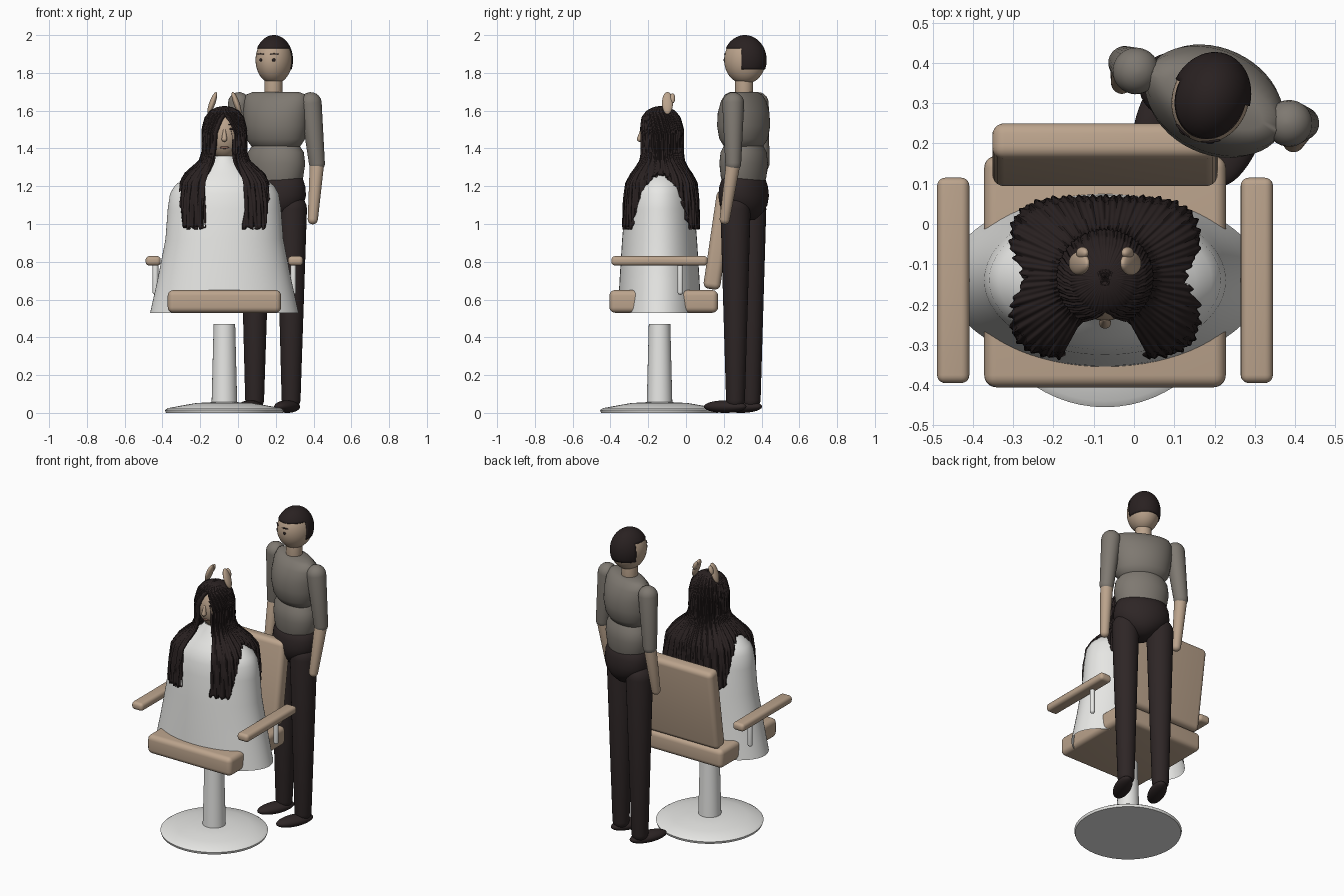
import bpy, bmesh, math
from mathutils import Vector, Matrix

cube = bpy.data.objects.get("Cube")
if cube:
    bpy.data.objects.remove(cube, do_unlink=True)


def material(name, rgb):
    m = bpy.data.materials.new(name)
    m.use_nodes = True
    m.diffuse_color = (*rgb, 1)
    m.node_tree.nodes["Principled BSDF"].inputs["Base Color"].default_value = (*rgb, 1)
    return m


TAN = material("tan upholstery", (0.50, 0.37, 0.265))
SKIN = material("skin", (0.50, 0.37, 0.265))
WHITE = material("white", (0.80, 0.80, 0.78))
SHIRT = material("grey shirt", (0.21, 0.19, 0.165))
DARK = material("dark trousers", (0.027, 0.019, 0.019))
HAIR = material("dark hair", (0.022, 0.015, 0.015))
LIP = material("lips", (0.25, 0.13, 0.10))


def finish(name, bm, mat, matrix=Matrix(), recalc=True):
    if recalc:
        bmesh.ops.recalc_face_normals(bm, faces=bm.faces)
    me = bpy.data.meshes.new(name)
    bm.to_mesh(me)
    bm.free()
    me.materials.append(mat)
    me.shade_smooth()
    me.set_sharp_from_angle(angle=math.radians(50))
    ob = bpy.data.objects.new(name, me)
    ob.matrix_world = matrix
    bpy.context.collection.objects.link(ob)
    return ob


def loft(name, sections, mat, at=(0, 0, 0), turn=Matrix(), n=48, cap=True):
    """Stack of elliptical rings given as (z, rx, ry)."""
    bm = bmesh.new()
    rings = [[bm.verts.new((rx * math.cos(2 * math.pi * i / n), ry * math.sin(2 * math.pi * i / n), z))
              for i in range(n)] for z, rx, ry in sections]
    for a, b in zip(rings, rings[1:]):
        for i in range(n):
            bm.faces.new((a[i], a[(i + 1) % n], b[(i + 1) % n], b[i]))
    if cap:
        bm.faces.new(rings[0])
        bm.faces.new(rings[-1])
    return finish(name, bm, mat, Matrix.Translation(at) @ turn)


def ball(name, at, size, mat, turn=Matrix(), keep=None):
    """Ellipsoid; keep is an optional rule on face centres."""
    bm = bmesh.new()
    bmesh.ops.create_uvsphere(bm, u_segments=48, v_segments=32, radius=1)
    bmesh.ops.scale(bm, vec=size, verts=bm.verts)
    if keep:
        drop = [f for f in bm.faces if not keep(f.calc_center_median())]
        bmesh.ops.delete(bm, geom=drop, context='FACES')
    return finish(name, bm, mat, Matrix.Translation(at) @ turn, keep is None)


def limb(name, p, q, r1, r2, mat):
    """Tapered rod with rounded ends."""
    p, q = Vector(p), Vector(q)
    length = (q - p).length
    steps = [math.radians(a) for a in range(5, 91, 17)]
    rings = [(-r1 * math.cos(a), r1 * math.sin(a)) for a in steps]
    rings += [(length + r2 * math.cos(a), r2 * math.sin(a)) for a in reversed(steps)]
    turn = (q - p).to_track_quat('Z', 'Y').to_matrix().to_4x4()
    return loft(name, [(z, r, r) for z, r in rings], mat, p, turn, 32)


def cushion(name, at, size, bevel, tilt=0):
    bm = bmesh.new()
    bmesh.ops.create_cube(bm, size=1)
    bmesh.ops.scale(bm, vec=size, verts=bm.verts)
    bmesh.ops.bevel(bm, geom=bm.edges[:], offset=bevel, segments=5, profile=0.5, affect='EDGES')
    return finish(name, bm, TAN, Matrix.Translation(at) @ Matrix.Rotation(tilt, 4, 'X'))


CX, CY = -0.072, -0.14          # chair and sitter axis

# Chair
loft("chair_base", [(0, 0.31, 0.31), (0.015, 0.315, 0.315), (0.025, 0.30, 0.30), (0.04, 0.22, 0.22),
                    (0.052, 0.15, 0.15), (0.055, 0.10, 0.10), (0.057, 0.06, 0.06)], WHITE, (CX, CY, 0), n=64)
loft("chair_column", [(0.04, 0.068, 0.068), (0.47, 0.057, 0.057)], WHITE, (CX, CY, 0))
cushion("seat", (CX, -0.118, 0.59), (0.60, 0.575, 0.12), 0.03)
cushion("backrest", (CX, 0.172, 0.915), (0.56, 0.09, 0.525), 0.03, -0.145)
for side, s in (("left", 1), ("right", -1)):
    cushion(side + "_armrest", (CX + s * 0.377, -0.14, 0.805), (0.08, 0.51, 0.05), 0.02)
    limb(side + "_armrest_post", (CX + s * 0.365, -0.03, 0.64), (CX + s * 0.365, -0.03, 0.79), 0.015, 0.015, WHITE)

# Salon cape
loft("cape", [(0.53, 0.393, 0.22), (0.7, 0.355, 0.212), (0.92, 0.312, 0.198), (1.08, 0.30, 0.185),
              (1.16, 0.288, 0.172), (1.2, 0.265, 0.158), (1.235, 0.225, 0.138), (1.265, 0.18, 0.115),
              (1.30, 0.12, 0.09), (1.33, 0.08, 0.072), (1.36, 0.055, 0.055)], WHITE, (CX, CY, 0), n=72, cap=False)

# Sitter head and face
ball("sitter_head", (CX, -0.145, 1.475), (0.09, 0.095, 0.13), SKIN)
limb("sitter_neck", (CX, -0.13, 1.28), (CX, -0.13, 1.4), 0.045, 0.045, SKIN)
limb("sitter_nose", (CX, -0.236, 1.495), (CX, -0.245, 1.45), 0.007, 0.015, SKIN)
ball("sitter_mouth", (CX, -0.222, 1.405), (0.024, 0.009, 0.007), LIP)
for side, s in (("left", 1), ("right", -1)):
    ball(side + "_sitter_eye", (CX + s * 0.036, -0.229, 1.503), (0.012, 0.006, 0.006), HAIR)
    ball(side + "_sitter_brow", (CX + s * 0.036, -0.226, 1.527), (0.017, 0.006, 0.004), HAIR)
    # Upright ears with folded tips
    lean = Matrix.Rotation(-s * 0.35, 4, 'Y')
    ball(side + "_ear", (CX + s * 0.064, -0.098, 1.64), (0.016, 0.029, 0.062), SKIN, lean)
    ball(side + "_ear_tip", (CX + s * 0.056, -0.072, 1.665), (0.013, 0.015, 0.028), SKIN, lean)

# Long hair: one shell from crown over the shoulders, open at the face
PROFILE = [(1.625, 0.004, 0.004, 2), (1.619, 0.04, 0.04, 2), (1.60, 0.075, 0.075, 2), (1.565, 0.103, 0.103, 2),
           (1.50, 0.119, 0.12, 2), (1.38, 0.119, 0.12, 2), (1.335, 0.135, 0.125, 2.2), (1.30, 0.175, 0.142, 2.6),
           (1.265, 0.212, 0.166, 3), (1.22, 0.236, 0.19, 3.5), (1.12, 0.242, 0.20, 4), (0.98, 0.245, 0.203, 4)]


def hair_section(z):
    for p, q in zip(PROFILE, PROFILE[1:]):
        if z >= q[0]:
            t = (z - p[0]) / (q[0] - p[0])
            return [a + (b - a) * t for a, b in zip(p, q)]
    return PROFILE[-1]


def hair_point(u, v):
    base = 0.5 + (2 * math.pi - 1.0) * u
    phi = math.degrees(math.atan2(abs(math.cos(base)), abs(math.sin(base))))
    end = max(0.98, 1.275 - 0.295 * (phi / 36) ** 2) + 0.008 * math.sin(47 * base)
    z = 1.625 - (1.625 - end) * v ** 1.3
    _, a, b, n = hair_section(z)
    gap = 0.5 * math.sqrt(min(1, max(0, (1.585 - z) / 0.11)))
    ang = gap + (2 * math.pi - 2 * gap) * u
    dx, dy = math.sin(ang), -math.cos(ang)
    r = ((abs(dx) / a) ** n + (abs(dy) / b) ** n) ** (-1 / n)
    r *= 1 + 0.014 * math.sin(76 * base + 9 * z) + 0.012 * math.sin(43 * base - 14 * z)
    return CX + r * dx, -0.133 + r * dy, z


COLS, ROWS = 360, 44
bm = bmesh.new()
grid = [[bm.verts.new(hair_point(i / COLS, j / ROWS)) for j in range(ROWS + 1)] for i in range(COLS + 1)]
for c, d in zip(grid, grid[1:]):
    for j in range(ROWS):
        bm.faces.new((c[j], c[j + 1], d[j + 1], d[j]))
hair = finish("long_hair", bm, HAIR, recalc=False)
solid = hair.modifiers.new("thickness", 'SOLIDIFY')
solid.thickness = 0.022
solid.offset = -1

# Standing man: torso turned towards the chair
YAW = Matrix.Rotation(math.radians(-25), 4, 'Z')
MID = (0.2, 0.305, 0)
loft("chest", [(1.39, 0.09, 0.06), (1.41, 0.135, 0.095), (1.45, 0.163, 0.12), (1.52, 0.176, 0.132),
               (1.59, 0.182, 0.125), (1.65, 0.182, 0.102), (1.685, 0.17, 0.075), (1.70, 0.13, 0.05)],
     SHIRT, MID, YAW)
loft("belly", [(1.19, 0.13, 0.10), (1.25, 0.152, 0.113), (1.32, 0.163, 0.12), (1.38, 0.155, 0.114),
               (1.43, 0.12, 0.09)], SHIRT, MID, YAW)
loft("hips", [(1.02, 0.05, 0.06), (1.06, 0.11, 0.10), (1.10, 0.15, 0.12), (1.15, 0.167, 0.126),
              (1.20, 0.163, 0.12), (1.24, 0.15, 0.106), (1.25, 0.13, 0.09)], DARK, MID, YAW)
limb("neck", (0.187, 0.308, 1.68), (0.187, 0.308, 1.78), 0.048, 0.048, SKIN)

ARMS = {"left": ((0.385, 0.25, 1.64), (0.418, 0.25, 1.32), (0.396, 0.205, 1.025)),
        "right": ((0.005, 0.38, 1.64), (-0.022, 0.40, 1.32), (-0.03, 0.35, 1.025))}
for side, (shoulder, elbow, hand) in ARMS.items():
    limb(side + "_sleeve", shoulder, elbow, 0.058, 0.042, SHIRT)
    limb(side + "_forearm", elbow, hand, 0.038, 0.027, SKIN)

for side, x, y in (("left", 0.285, 0.262), ("right", 0.092, 0.345)):
    limb(side + "_leg", (x, y, 1.08), (x - 0.004, y, 0.07), 0.08, 0.05, DARK)
    ball(side + "_shoe", (x - 0.025, y - 0.055, 0.033), (0.05, 0.122, 0.033), DARK, YAW)

# Man's head, short hair and face
HEAD = Vector((0.19, 0.312, 1.868))
TURN = Matrix.Rotation(math.radians(-20), 4, 'Z')
ball("head", HEAD, (0.095, 0.112, 0.127), SKIN, TURN)
cap = ball("short_hair", HEAD, (0.099, 0.117, 0.132), HAIR, TURN,
           lambda c: c.z > 0.062 or (c.y > 0.012 and c.z > -0.045))
solid = cap.modifiers.new("thickness", 'SOLIDIFY')
solid.thickness = 0.01


def on_face(name, side_angle, z, size):
    k = math.sqrt(1 - (z / 0.127) ** 2)
    spot = Vector((0.095 * k * math.sin(side_angle), -0.112 * k * math.cos(side_angle), z))
    ball(name, HEAD + TURN @ spot, size, HAIR, TURN @ Matrix.Rotation(side_angle, 4, 'Z'))


for side, s in (("left", 1), ("right", -1)):
    on_face(side + "_eye", s * 0.40, 0.0, (0.010, 0.004, 0.008))
    on_face(side + "_brow", s * 0.42, 0.032, (0.024, 0.004, 0.004))
